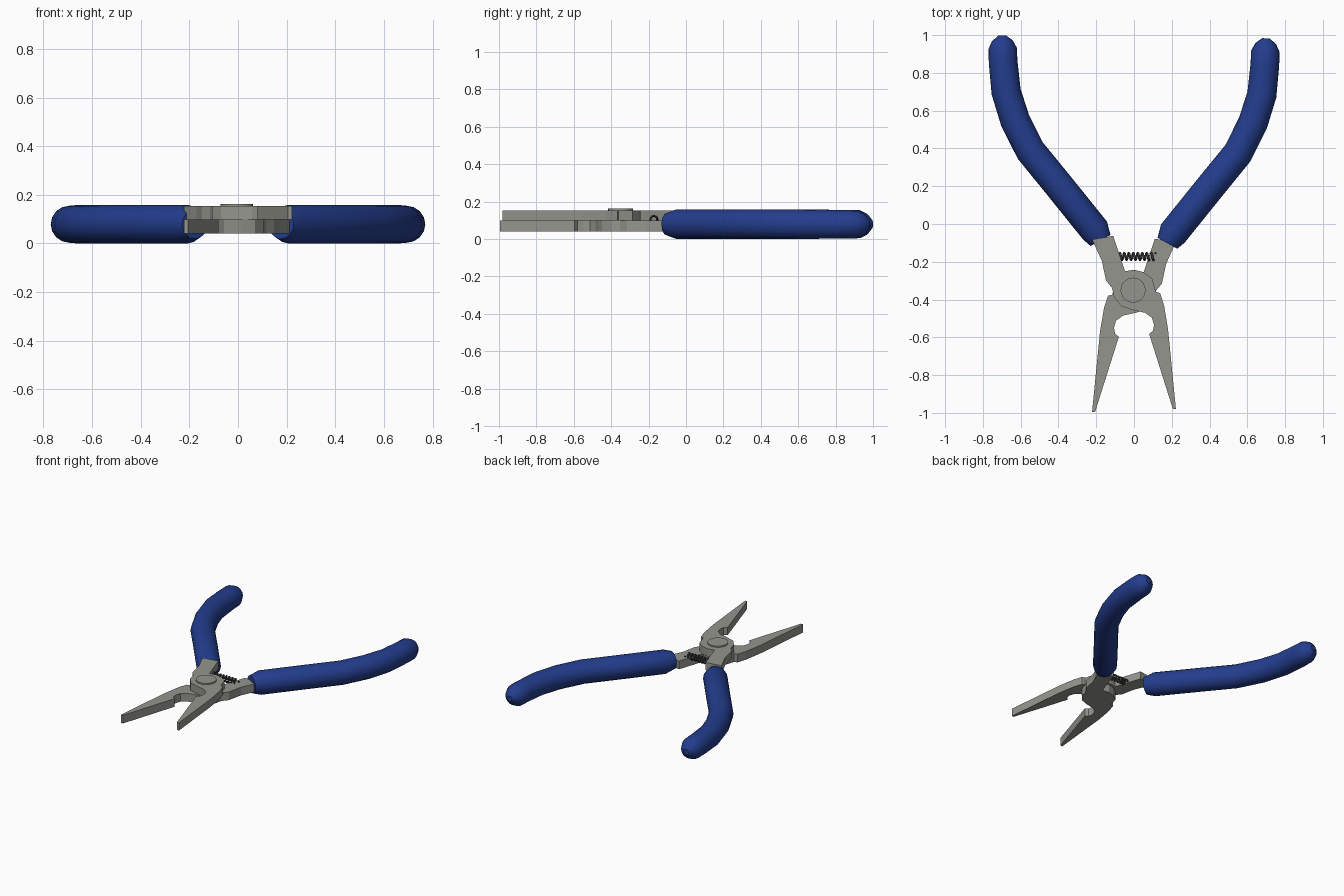
import bpy, bmesh, math
from mathutils import Vector

cube = bpy.data.objects.get("Cube")
if cube:
    bpy.data.objects.remove(cube, do_unlink=True)


def material(name, rgb, rough=0.5):
    m = bpy.data.materials.new(name)
    m.use_nodes = True
    m.diffuse_color = (*rgb, 1)
    bsdf = m.node_tree.nodes["Principled BSDF"]
    bsdf.inputs["Base Color"].default_value = (*rgb, 1)
    bsdf.inputs["Roughness"].default_value = rough
    return m


STEEL = material("grey steel", (0.30, 0.30, 0.27))
GRIP = material("blue grip", (0.017, 0.047, 0.27))
SPRING = material("dark spring steel", (0.04, 0.04, 0.038))


def finish(name, bm, mat, smooth=None):
    bmesh.ops.recalc_face_normals(bm, faces=bm.faces)
    mesh = bpy.data.meshes.new(name)
    bm.to_mesh(mesh)
    bm.free()
    mesh.materials.append(mat)
    ob = bpy.data.objects.new(name, mesh)
    bpy.context.collection.objects.link(ob)
    if smooth:
        bpy.ops.object.select_all(action="DESELECT")
        ob.select_set(True)
        bpy.context.view_layer.objects.active = ob
        bpy.ops.object.shade_smooth_by_angle(angle=math.radians(smooth))
    return ob


def plate(name, outline, z0, z1):
    bm = bmesh.new()
    face = bm.faces.new([bm.verts.new((x, y, z0)) for x, y in outline])
    new = bmesh.ops.extrude_face_region(bm, geom=[face])["geom"]
    top = [v for v in new if isinstance(v, bmesh.types.BMVert)]
    bmesh.ops.translate(bm, verts=top, vec=(0, 0, z1 - z0))
    return finish(name, bm, STEEL)


def tube(name, points, radii, sides, mat, smooth):
    """Sweep a round section along points, square to the path."""
    pts = [Vector(p) for p in points]
    bm = bmesh.new()
    rings = []
    for i, p in enumerate(pts):
        t = (pts[min(i + 1, len(pts) - 1)] - pts[max(i - 1, 0)]).normalized()
        side = t.cross(Vector((0, 0, 1))).normalized()
        up = side.cross(t)
        ring = []
        for k in range(sides):
            a = math.tau * k / sides
            ring.append(bm.verts.new(p + radii[i] * (side * math.cos(a) + up * math.sin(a))))
        rings.append(ring)
    for a, b in zip(rings, rings[1:]):
        for k in range(sides):
            n = (k + 1) % sides
            bm.faces.new((a[k], a[n], b[n], b[k]))
    bm.faces.new(rings[0])
    bm.faces.new(rings[-1])
    return finish(name, bm, mat, smooth)


# One forged half: shank, round joint, wire notch and tapering jaw
HALF = [(-.222, -.082), (-.17, -.196), (-.148, -.30), (-.116, -.339),
        (-.106, -.386), (-.069, -.434), (-.01, -.455), (.058, -.47),
        (.095, -.497), (.106, -.534), (.10, -.566), (.08, -.582),
        (.206, -.98), (.222, -.98), (.18, -.555), (.159, -.43),
        (.138, -.365), (.116, -.36), (.095, -.286), (.048, -.254),
        (0, -.242), (-.048, -.25), (-.11, -.063)]

# Grip centre line with radius, rounded at both ends
GRIP_PATH = [(-.177, -.087, .06), (-.206, -.035, .079), (-.40, .206, .079),
             (-.55, .39, .079), (-.63, .55, .079), (-.677, .70, .078),
             (-.693, .86, .076), (-.695, .93, .075), (-.697, .97, .055),
             (-.698, .998, .02)]

MID = 0.098
for label, sx, dy, z0, z1 in (("upper", 1, 0, MID, .153), ("lower", -1, -.015, .04, MID)):
    plate(label + "_jaw_and_shank", [(sx * x, y + dy) for x, y in HALF], z0, z1)
    tube(label + "_grip", [(sx * x, y + dy, .079) for x, y, r in GRIP_PATH],
         [r for x, y, r in GRIP_PATH], 16, GRIP, 30)

# Rivet head on the joint
bm = bmesh.new()
bmesh.ops.create_cone(bm, cap_ends=True, segments=24, radius1=.066, radius2=.066, depth=.03)
bmesh.ops.translate(bm, verts=bm.verts, vec=(-.005, -.35, .147))
finish("pivot_rivet", bm, STEEL, 30)

# Return spring coiled between the shanks
TURNS, STEPS = 8, 12
coil = []
for i in range(TURNS * STEPS + 1):
    a = math.tau * i / STEPS
    coil.append((-.075 + .19 * i / (TURNS * STEPS),
                 -.172 + .019 * math.cos(a), .104 + .019 * math.sin(a)))
tube("return_spring", coil, [.006] * len(coil), 6, SPRING, 60)
